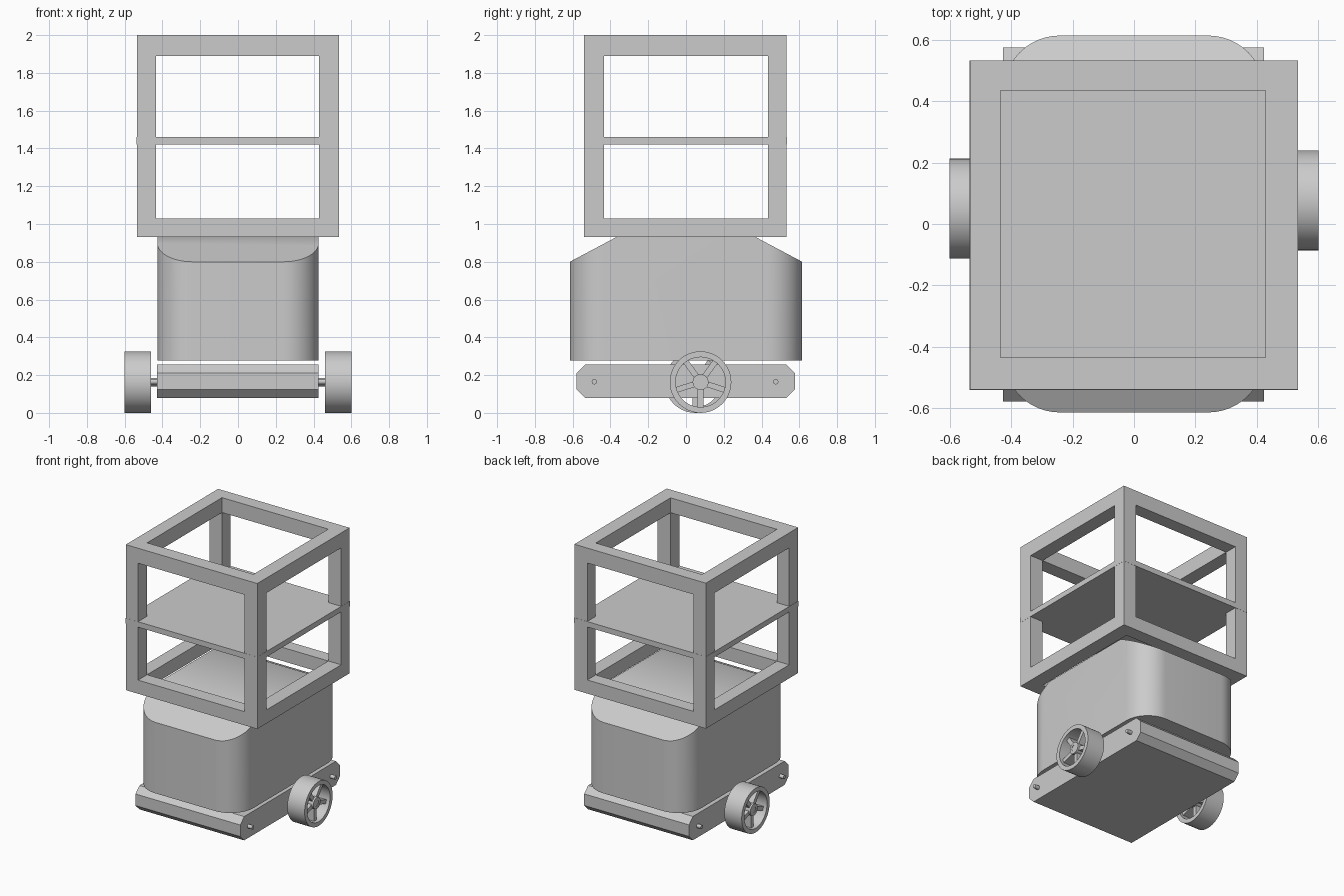
import bpy, bmesh
from math import sin, cos, pi, radians
from mathutils import Vector, Matrix

if "Cube" in bpy.data.objects:
    bpy.data.objects.remove(bpy.data.objects["Cube"])


def finish(name, bm, smooth=False):
    bmesh.ops.remove_doubles(bm, verts=bm.verts, dist=1e-5)
    bmesh.ops.recalc_face_normals(bm, faces=bm.faces)
    me = bpy.data.meshes.new(name)
    bm.to_mesh(me)
    bm.free()
    ob = bpy.data.objects.new(name, me)
    bpy.context.collection.objects.link(ob)
    if smooth:
        bpy.ops.object.select_all(action='DESELECT')
        ob.select_set(True)
        bpy.context.view_layer.objects.active = ob
        bpy.ops.object.shade_smooth_by_angle(angle=radians(30))
    return ob


def prism(bm, outline, vec):
    """Extrude a closed outline of 3D points along vec."""
    n = len(outline)
    a = [bm.verts.new(p) for p in outline]
    b = [bm.verts.new(Vector(p) + Vector(vec)) for p in outline]
    bm.faces.new(a)
    bm.faces.new(b)
    for i in range(n):
        bm.faces.new((a[i], a[(i + 1) % n], b[(i + 1) % n], b[i]))


def box(bm, lo, hi, matrix=Matrix()):
    size = Vector(hi) - Vector(lo)
    mid = (Vector(hi) + Vector(lo)) / 2
    bmesh.ops.create_cube(bm, size=1, matrix=matrix @ Matrix.Translation(mid)
                          @ Matrix.Diagonal((*size, 1)))


def lathe_x(bm, profile, segs=48, centre=(0, 0, 0)):
    """Revolve a closed (x, radius) profile round the x axis."""
    c = Vector(centre)
    rings = [[bm.verts.new(c + Vector((x, r * cos(2 * pi * i / segs), r * sin(2 * pi * i / segs))))
              for i in range(segs)] for x, r in profile]
    for k, ring in enumerate(rings):
        nxt = rings[(k + 1) % len(rings)]
        for i in range(segs):
            j = (i + 1) % segs
            bm.faces.new((ring[i], ring[j], nxt[j], nxt[i]))


def disc_outline(x, y, z, r, segs=20):
    return [(x, y + r * cos(2 * pi * i / segs), z + r * sin(2 * pi * i / segs)) for i in range(segs)]


# Open cube frame: 3x3x3 cells, keep the twelve edge beams, skin their outside
xs = [-.535, -.435, .43, .535]
ys = [-.54, -.435, .435, .533]
zs = [.93, 1.03, 1.89, 2.0]
keep = {(i, j, k) for i in range(3) for j in range(3) for k in range(3)
        if (i, j, k).count(1) <= 1}
bm = bmesh.new()
for cell in keep:
    for ax in range(3):
        for side in (0, 1):
            nb = list(cell)
            nb[ax] += 1 if side else -1
            if tuple(nb) in keep:
                continue
            u, v = [a for a in range(3) if a != ax]
            quad = []
            for du, dv in ((0, 0), (1, 0), (1, 1), (0, 1)):
                p = list(cell)
                p[ax] += side
                p[u] += du
                p[v] += dv
                quad.append(bm.verts.new((xs[p[0]], ys[p[1]], zs[p[2]])))
            bm.faces.new(quad)
finish("cube_frame", bm)

# Middle shelf
bm = bmesh.new()
box(bm, (-.537, -.541, 1.42), (.536, .534, 1.46))
finish("shelf", bm)

# Body: rounded block with sloped front and back shoulders
hx, hy, r, steps = .427, .615, .185, 12
outline = []
for q, (sx, sy) in enumerate(((1, 1), (-1, 1), (-1, -1), (1, -1))):
    for i in range(steps + 1):
        a = pi / 2 * (q + i / steps)
        outline.append((sx * (hx - r) + r * cos(a), sy * (hy - r) + r * sin(a), .278))
bm = bmesh.new()
prism(bm, outline, (0, 0, .652))
for s in (1, -1):
    cut = bmesh.ops.bisect_plane(bm, geom=bm.verts[:] + bm.edges[:] + bm.faces[:],
                                 plane_co=(0, s * .615, .80), plane_no=(0, s * .13, .245),
                                 clear_outer=True)
    rim = [e for e in cut['geom_cut'] if isinstance(e, bmesh.types.BMEdge)]
    bmesh.ops.contextual_create(bm, geom=rim)
finish("body", bm, True)

# Chassis: bevelled slab
y0, y1, z0, z1, c = -.58, .576, .08, .255, .045
side = [(y0 + c, z0), (y1 - c, z0), (y1, z0 + c), (y1, z1 - c),
        (y1 - c, z1), (y0 + c, z1), (y0, z1 - c), (y0, z0 + c)]
bm = bmesh.new()
prism(bm, [(-.428, y, z) for y, z in side], (.853, 0, 0))
finish("chassis", bm)

# Stub axles at front and back
for name, y in (("front_axle", -.485), ("back_axle", .475)):
    bm = bmesh.new()
    prism(bm, disc_outline(-.462, y, .165, .014), (.924, 0, 0))
    finish(name, bm, True)

# Spoked wheels, with the left one set slightly further forward
for name, s, y in (("left_wheel", -1, .05), ("right_wheel", 1, .077)):
    centre = Vector((0, y, .163))
    bm = bmesh.new()
    lathe_x(bm, [(s * .461, .163), (s * .602, .163), (s * .602, .132), (s * .461, .132)],
            centre=centre)
    lathe_x(bm, [(s * .47, .042), (s * .588, .042), (s * .588, .022), (s * .47, .022)],
            24, centre)
    for i in range(5):
        m = Matrix.Translation(centre) @ Matrix.Rotation(2 * pi * i / 5, 4, 'X')
        xa, xb = sorted((s * .485, s * .575))
        box(bm, (xa, -.015, -.136), (xb, .015, -.036), m)
    finish(name, bm, True)
    # Short axle through the hub
    bm = bmesh.new()
    prism(bm, disc_outline(s * .42, y, .163, .022), (s * .165, 0, 0))
    finish(name + "_axle", bm, True)
